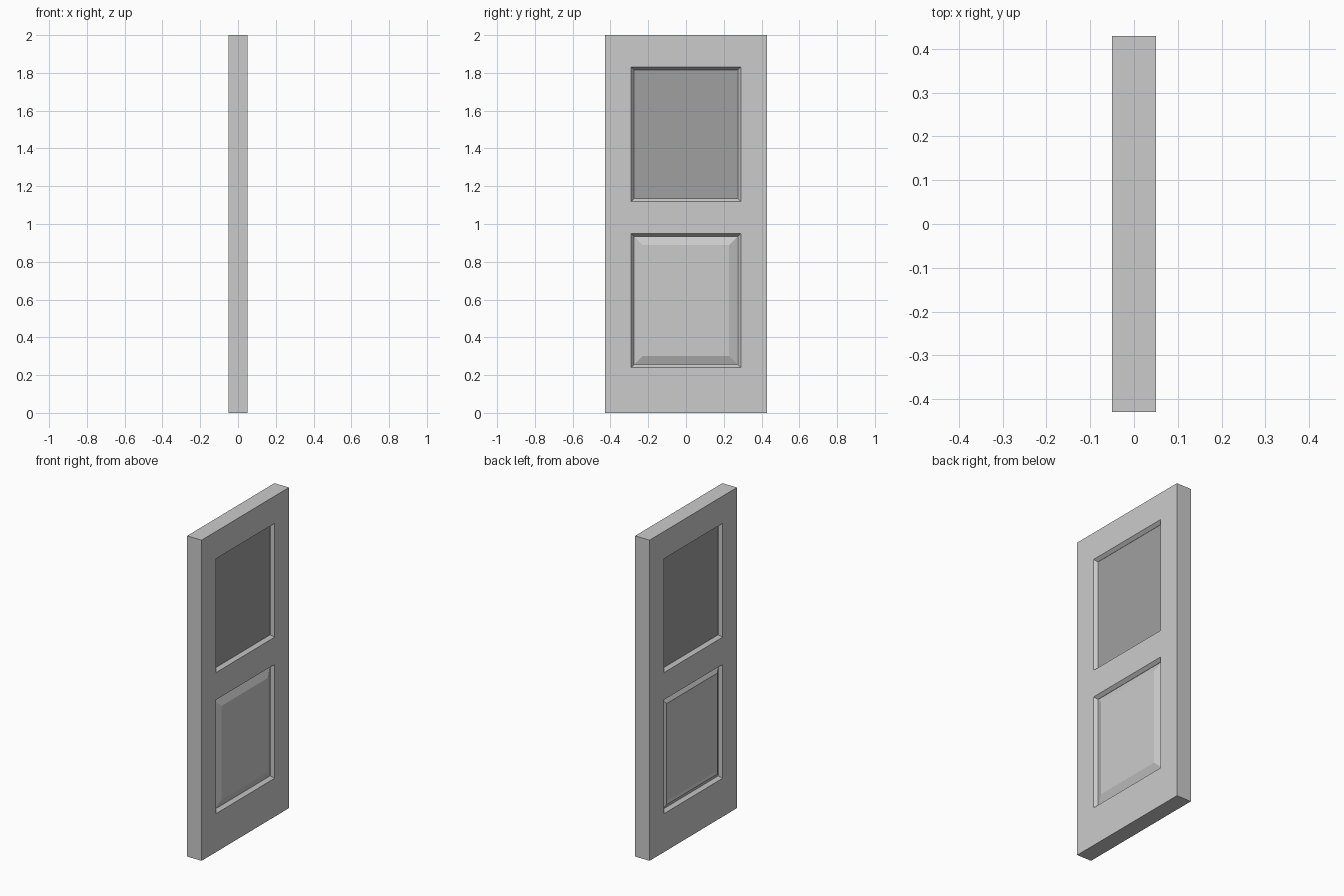
import bpy, bmesh

if "Cube" in bpy.data.objects:
    bpy.data.objects.remove(bpy.data.objects["Cube"])

HALF_W = 0.43      # half door width (y)
HALF_T = 0.05      # half door thickness (x)
OPEN_W = 0.29      # half opening width
LOWER = (0.24, 0.95)
UPPER = (1.12, 1.83)


def finish(name, bm):
    bmesh.ops.recalc_face_normals(bm, faces=bm.faces)
    mesh = bpy.data.meshes.new(name)
    bm.to_mesh(mesh)
    bm.free()
    obj = bpy.data.objects.new(name, mesh)
    bpy.context.collection.objects.link(obj)
    return obj


def rect_rings(name, opening, profile, closed):
    """Loft rectangles: profile is a list of (x, inset from the opening edge).
    closed=True joins last ring to first (moulding), else both ends are capped."""
    z0, z1 = opening
    bm = bmesh.new()
    rings = []
    for x, inset in profile:
        w, lo, hi = OPEN_W - inset, z0 + inset, z1 - inset
        rings.append([bm.verts.new((x, y, z))
                      for y, z in ((-w, lo), (w, lo), (w, hi), (-w, hi))])
    pairs = list(zip(rings, rings[1:]))
    if closed:
        pairs.append((rings[-1], rings[0]))
    else:
        bm.faces.new(rings[0])
        bm.faces.new(rings[-1])
    for a, b in pairs:
        for i in range(4):
            j = (i + 1) % 4
            bm.faces.new((a[i], a[j], b[j], b[i]))
    return finish(name, bm)


# Door frame: a grid of cells with two openings left out, then thickened
ys = (-HALF_W, -OPEN_W, OPEN_W, HALF_W)
zs = (0, *LOWER, *UPPER, 2.0)
bm = bmesh.new()
grid = [[bm.verts.new((0, y, z)) for z in zs] for y in ys]
for i in range(3):
    for k in range(5):
        if i == 1 and k in (1, 3):
            continue
        bm.faces.new((grid[i][k], grid[i + 1][k],
                      grid[i + 1][k + 1], grid[i][k + 1]))
frame = finish("door_frame", bm)
thick = frame.modifiers.new("thickness", 'SOLIDIFY')
thick.thickness = 2 * HALF_T
thick.offset = 0

# Sloped mouldings lining both openings
moulding = [(HALF_T, 0), (0.03, 0.015), (-0.03, 0.015), (-HALF_T, 0)]
rect_rings("upper_moulding", UPPER, moulding, True)
rect_rings("lower_moulding", LOWER, moulding, True)

# Upper pane, flat and recessed
pane = rect_rings("upper_pane", UPPER, [(0.029, 0.014), (-0.029, 0.014)], False)
mat = bpy.data.materials.new("dark_pane")
mat.diffuse_color = (0.35, 0.35, 0.35, 1)
mat.use_nodes = True
mat.node_tree.nodes["Principled BSDF"].inputs["Base Color"].default_value = mat.diffuse_color
pane.data.materials.append(mat)

# Lower raised panel: wide bevel on one side, shallow stepped bevel on the other
rect_rings("lower_panel", LOWER,
           [(0.046, 0.062), (0.028, 0.018), (0.028, 0.014),
            (-0.028, 0.014), (-0.042, 0.04), (-0.038, 0.058)], False)
